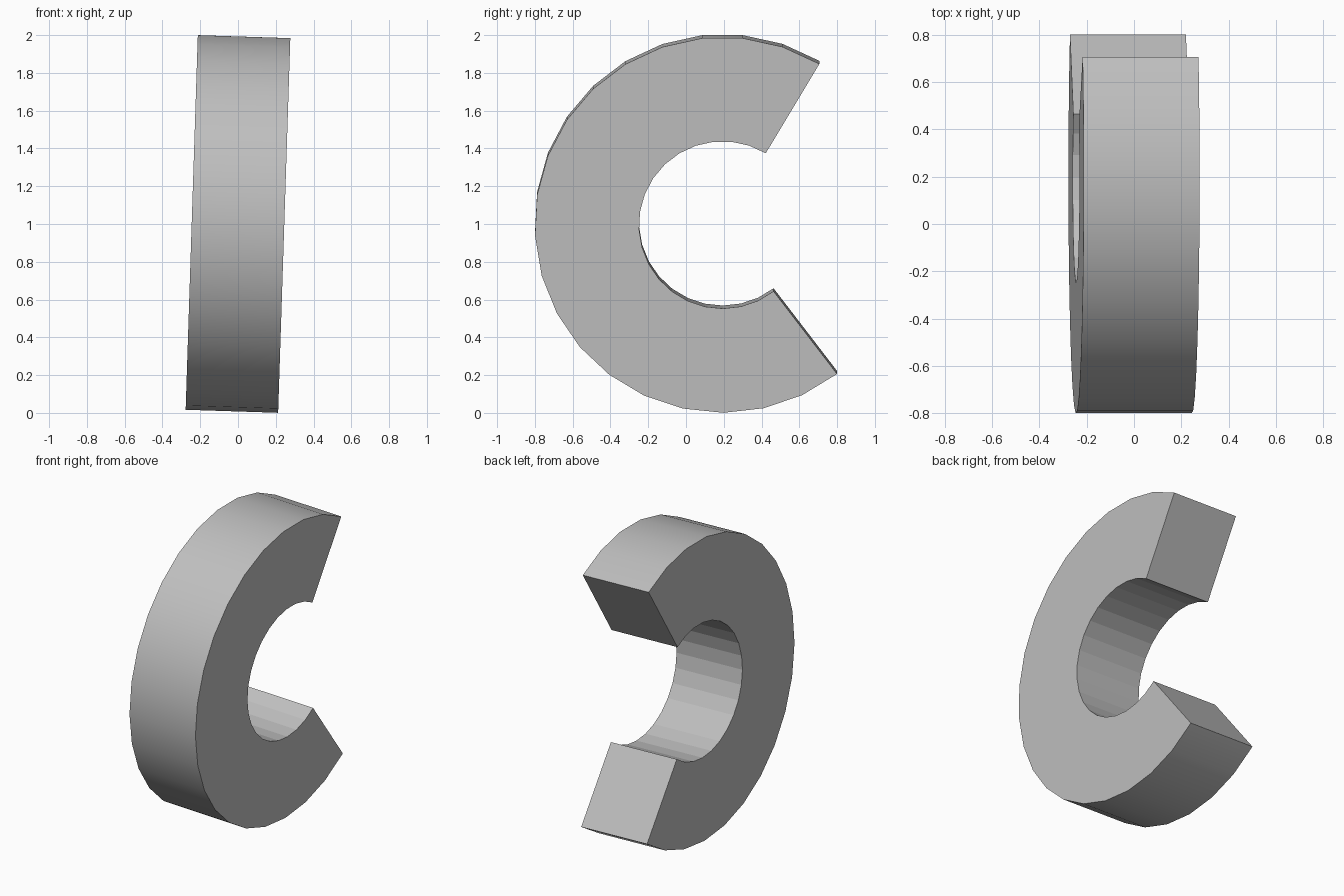
import bpy, bmesh
from math import radians, cos, sin
from mathutils import Matrix, Vector

cube = bpy.data.objects.get("Cube")
if cube:
    bpy.data.objects.remove(cube, do_unlink=True)

OUTER, INNER, WIDTH = 0.995, 0.443, 0.49
START, END, STEPS = radians(59), radians(307.5), 20
TILT = 0.0325

# Plain grey
grey = bpy.data.materials.new("light_grey")
grey.use_nodes = True
colour = (0.52, 0.52, 0.52, 1)
grey.diffuse_color = colour
grey.node_tree.nodes["Principled BSDF"].inputs["Base Color"].default_value = colour

# Open ring: a C-shaped side outline, extruded across its width
bm = bmesh.new()
angles = [START + (END - START) * i / STEPS for i in range(STEPS + 1)]


def arc(radius):
    return [bm.verts.new((-WIDTH / 2, radius * cos(a), radius * sin(a))) for a in angles]


side = bm.faces.new(arc(OUTER) + arc(INNER)[::-1])
extruded = bmesh.ops.extrude_face_region(bm, geom=[side], use_keep_orig=True)
moved = [g for g in extruded["geom"] if isinstance(g, bmesh.types.BMVert)]
bmesh.ops.translate(bm, verts=moved, vec=(WIDTH, 0, 0))
bmesh.ops.recalc_face_normals(bm, faces=bm.faces)

# Smooth outer rim, crisp facets inside the hole
for f in bm.faces:
    f.smooth = all(Vector(v.co.yz).length > OUTER - 0.01 for v in f.verts)

# Lean the ring slightly sideways and set it on the ground
bm.transform(Matrix.Translation((0, 0.194, 1.003)) @ Matrix.Rotation(TILT, 4, "Y"))
mesh = bpy.data.meshes.new("open_ring")
bm.to_mesh(mesh)
bm.free()
mesh.materials.append(grey)
ring = bpy.data.objects.new("open_ring", mesh)
bpy.context.collection.objects.link(ring)
